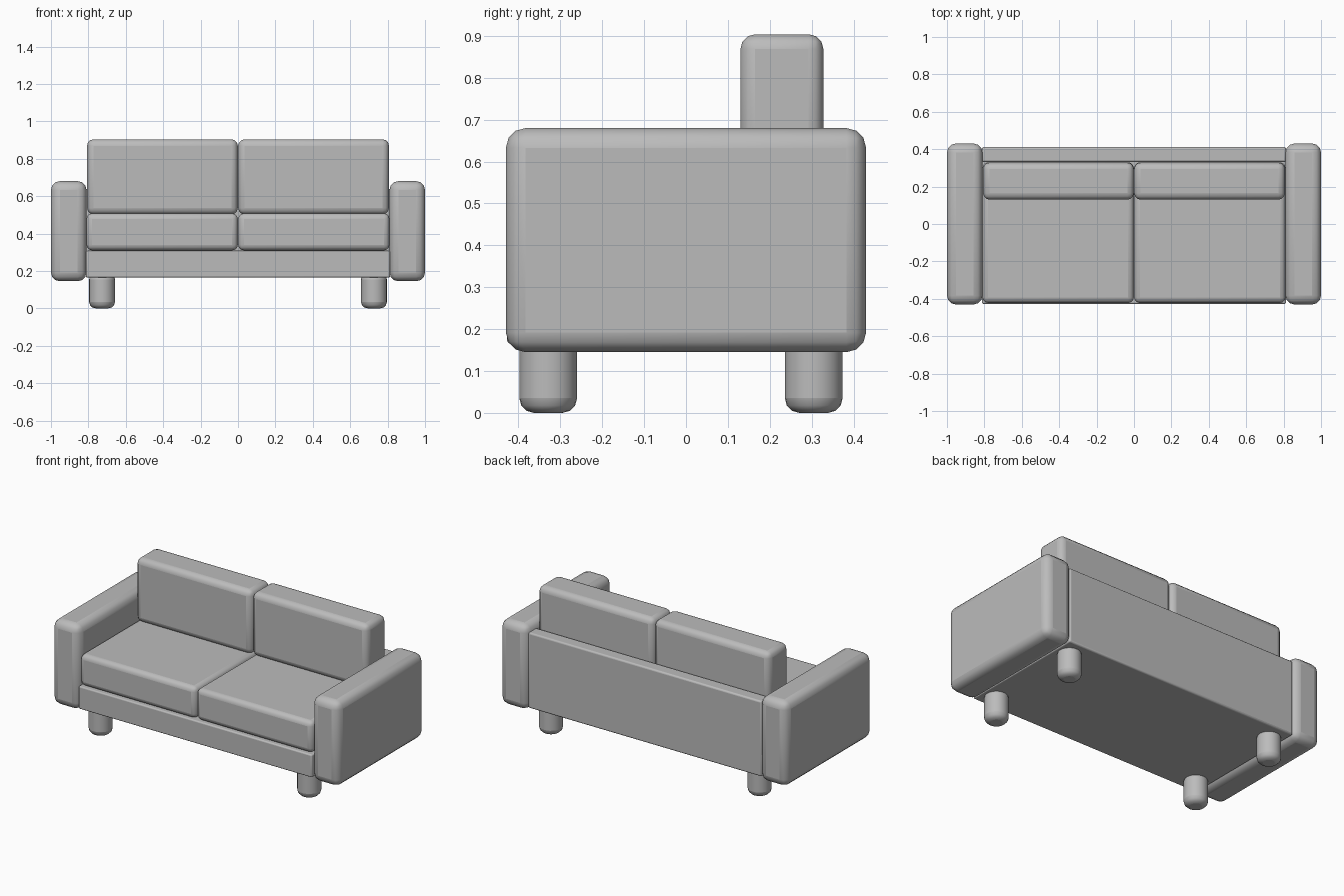
import bpy
import math

if "Cube" in bpy.data.objects:
    bpy.data.objects.remove(bpy.data.objects["Cube"], do_unlink=True)

# Single upholstery colour
grey = bpy.data.materials.new("soft_grey")
grey.use_nodes = True
colour = (0.5, 0.5, 0.5, 1)
grey.diffuse_color = colour
grey.node_tree.nodes["Principled BSDF"].inputs["Base Color"].default_value = colour


def finish(obj, name, bevel):
    """Name, colour, round and smooth one part."""
    obj.name = name
    obj.data.materials.append(grey)
    mod = obj.modifiers.new("rounded_edges", 'BEVEL')
    mod.width = bevel
    mod.segments = 3
    mod.limit_method = 'ANGLE'
    mod.angle_limit = math.radians(40)
    bpy.ops.object.shade_smooth_by_angle(angle=math.radians(40))


def block(name, x, y, z, bevel):
    """Rounded box spanning the given (low, high) ranges."""
    spans = (x, y, z)
    bpy.ops.mesh.primitive_cube_add(size=1, location=[(a + b) / 2 for a, b in spans])
    obj = bpy.context.object
    obj.scale = [b - a for a, b in spans]
    bpy.ops.object.transform_apply(location=False, rotation=False, scale=True)
    finish(obj, name, bevel)


def leg(name, x, y):
    bpy.ops.mesh.primitive_cylinder_add(vertices=24, radius=0.069, depth=0.19,
                                        location=(x, y, 0.095))
    finish(bpy.context.object, name, 0.035)


# Frame: base and back panel
block("base", (-0.813, 0.813), (-0.427, 0.41), (0.165, 0.308), 0.008)
block("back_panel", (-0.813, 0.813), (0.332, 0.412), (0.165, 0.64), 0.01)

# Mirrored arms, cushions and legs
for side, s in (("left", 1), ("right", -1)):
    def span(a, b):
        return tuple(sorted((s * a, s * b)))

    block(side + "_arm", span(0.81, 1.0), (-0.43, 0.43), (0.145, 0.68), 0.047)
    block(side + "_seat_cushion", span(0.001, 0.81), (-0.422, 0.33), (0.31, 0.508), 0.03)
    block(side + "_back_cushion", span(0.001, 0.807), (0.13, 0.328), (0.502, 0.904), 0.035)
    leg(side + "_front_leg", s * 0.727, -0.329)
    leg(side + "_back_leg", s * 0.727, 0.305)
